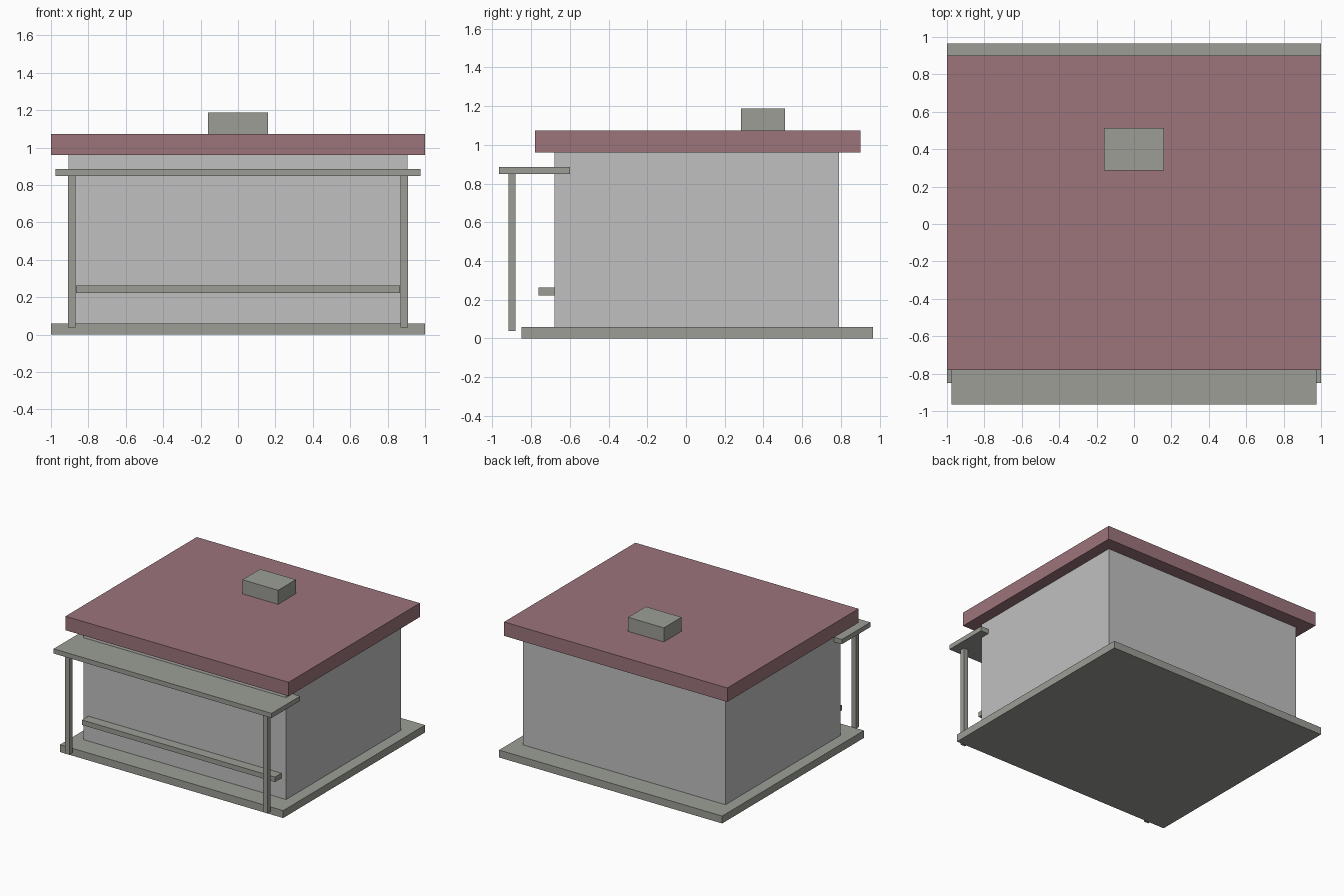
import bpy

if "Cube" in bpy.data.objects:
    bpy.data.objects.remove(bpy.data.objects["Cube"])


def material(name, srgb):
    m = bpy.data.materials.new(name)
    lin = [((c / 255 + 0.055) / 1.055) ** 2.4 for c in srgb]
    m.diffuse_color = (*lin, 1)
    m.use_nodes = True
    m.node_tree.nodes["Principled BSDF"].inputs["Base Color"].default_value = m.diffuse_color
    return m


WALL = material("light grey", (192, 192, 192))
TRIM = material("stone grey", (156, 158, 150))
ROOF = material("dusty red", (156, 116, 123))


def box(name, x, y, z, mat):
    """Box from (min, max) ranges on each axis."""
    bpy.ops.mesh.primitive_cube_add(size=1, location=[(a + b) / 2 for a, b in (x, y, z)])
    ob = bpy.context.object
    ob.name = name
    ob.scale = [b - a for a, b in (x, y, z)]
    bpy.ops.object.transform_apply(location=False, rotation=False, scale=True)
    ob.data.materials.append(mat)
    return ob


# Main building
box("base_slab", (-1, 1), (-0.85, 0.965), (0, 0.06), TRIM)
box("walls", (-0.907, 0.907), (-0.68, 0.79), (0.06, 0.96), WALL)
box("roof_slab", (-1, 1), (-0.78, 0.90), (0.96, 1.073), ROOF)
box("roof_vent", (-0.16, 0.16), (0.285, 0.512), (1.073, 1.187), TRIM)

# Front awning, its posts and the counter ledge
box("awning", (-0.977, 0.977), (-0.965, -0.60), (0.848, 0.886), TRIM)
for side, x in (("left", -0.888), ("right", 0.888)):
    box(side + "_post", (x - 0.02, x + 0.02), (-0.918, -0.88), (0.038, 0.848), TRIM)
box("front_ledge", (-0.865, 0.865), (-0.762, -0.68), (0.222, 0.262), TRIM)
